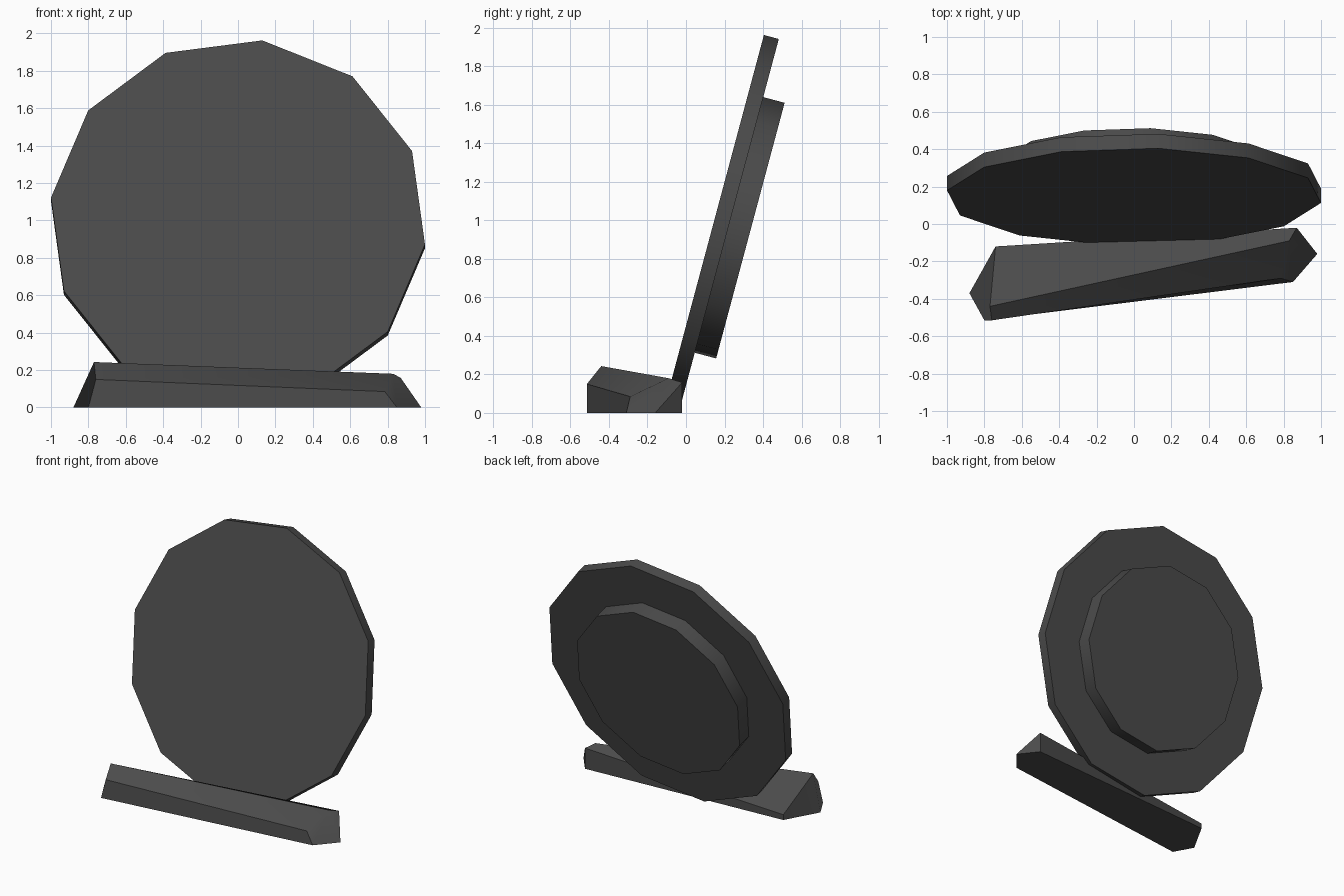
import bpy
import math
from mathutils import Matrix, Vector

cube = bpy.data.objects.get("Cube")
if cube:
    bpy.data.objects.remove(cube, do_unlink=True)

# Single dark grey material
grey = bpy.data.materials.new("dark_grey")
grey.use_nodes = True
colour = (0.07, 0.07, 0.07, 1)
grey.diffuse_color = colour
grey.node_tree.nodes["Principled BSDF"].inputs["Base Color"].default_value = colour

SIDES = 12
LEAN = math.radians(15)
TWIST = math.radians(7.4)
FRONT_CENTRE = Vector((0, 0.146, 0.997))
AXIS = Vector((0, math.cos(LEAN), -math.sin(LEAN)))


def finish(obj, angle):
    obj.data.materials.append(grey)
    bpy.ops.object.select_all(action="DESELECT")
    obj.select_set(True)
    bpy.context.view_layer.objects.active = obj
    bpy.ops.object.shade_smooth_by_angle(angle=math.radians(angle))


def disc(name, radius, start, end):
    """Twelve-sided disc on the leaning axis, between two distances along it."""
    bpy.ops.mesh.primitive_cylinder_add(vertices=SIDES, radius=radius, depth=end - start)
    obj = bpy.context.object
    obj.name = name
    obj.matrix_world = (Matrix.Translation(FRONT_CENTRE + AXIS * (start + end) / 2)
                        @ Matrix.Rotation(-math.pi / 2 - LEAN, 4, "X")
                        @ Matrix.Rotation(TWIST, 4, "Z"))
    finish(obj, 35)


# Leaning plate with a smaller disc on its back
disc("round_plate", 1.008, 0, 0.08)
disc("back_disc", 0.693, 0.08, 0.195)

# Faceted base bar: one section per end, bridged together
# Order: bottom tip, bottom front, front ridge, top ridge, back top, back bottom
right_end = [(-.88, -.37, 0), (-.80, -.515, 0), (-.76, -.515, .15),
             (-.77, -.44, .243), (-.74, -.12, .04), (-.74, -.12, 0)]
left_end = [(.98, -.16, 0), (.85, -.31, 0), (.785, -.29, .085),
            (.83, -.09, .18), (.87, -.02, .158), (.87, -.02, 0)]
count = len(right_end)
faces = [(i, (i + 1) % count, (i + 1) % count + count, i + count) for i in range(count)]
for cap in ((1, 0, 4, 3, 2), (0, 5, 4)):
    faces.append(cap)
    faces.append(tuple(i + count for i in reversed(cap)))
mesh = bpy.data.meshes.new("base_bar")
mesh.from_pydata(right_end + left_end, [], faces)
bar = bpy.data.objects.new("base_bar", mesh)
bpy.context.collection.objects.link(bar)
finish(bar, 45)
